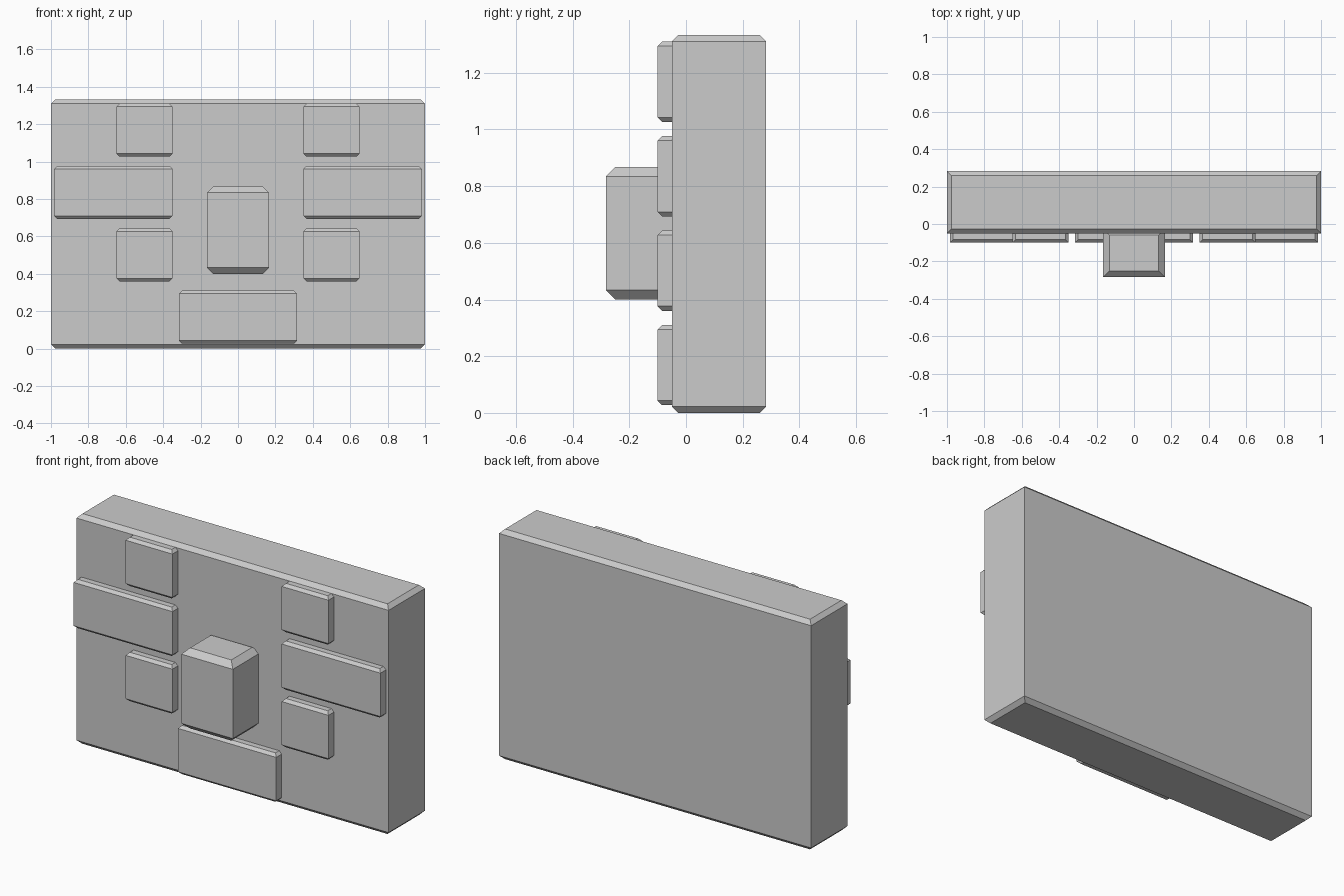
import bpy, bmesh

if "Cube" in bpy.data.objects:
    bpy.data.objects.remove(bpy.data.objects["Cube"])


def block(name, x, y, z, c):
    """Box whose top and bottom rims are chamfered by c; upright corners stay sharp."""
    bm = bmesh.new()
    rings = []
    for h, inset in ((z[0], c), (z[0] + c, 0), (z[1] - c, 0), (z[1], c)):
        x0, x1, y0, y1 = x[0] + inset, x[1] - inset, y[0] + inset, y[1] - inset
        rings.append([bm.verts.new((px, py, h)) for px, py in
                      ((x0, y0), (x1, y0), (x1, y1), (x0, y1))])
    bm.faces.new(rings[0][::-1])
    bm.faces.new(rings[-1])
    for a, b in zip(rings, rings[1:]):
        for i in range(4):
            j = (i + 1) % 4
            bm.faces.new((a[i], a[j], b[j], b[i]))
    mesh = bpy.data.meshes.new(name)
    bm.to_mesh(mesh)
    bm.free()
    obj = bpy.data.objects.new(name, mesh)
    bpy.context.collection.objects.link(obj)
    return obj


# Main wall slab and protruding peg
block("wall_slab", (-1, 1), (-0.05, 0.283), (0, 1.333), 0.023)
block("wall_peg", (-0.165, 0.165), (-0.283, -0.025), (0.4, 0.867), 0.033)

# Raised bricks in courses one third of a unit apart
BRICK_Y, BRICK_H, CHAMFER = (-0.1, -0.033), 0.283, 0.016


def brick(name, x, course):
    z = 0.027 + course / 3
    block(name, x, BRICK_Y, (z, z + BRICK_H), CHAMFER)


brick("bottom_brick", (-0.315, 0.315), 0)
for course, outer, kind in ((1, 0.65, "lower_half"), (2, 0.983, "full"), (3, 0.65, "upper_half")):
    brick(f"{kind}_brick_right", (0.35, outer), course)
    brick(f"{kind}_brick_left", (-outer, -0.35), course)
